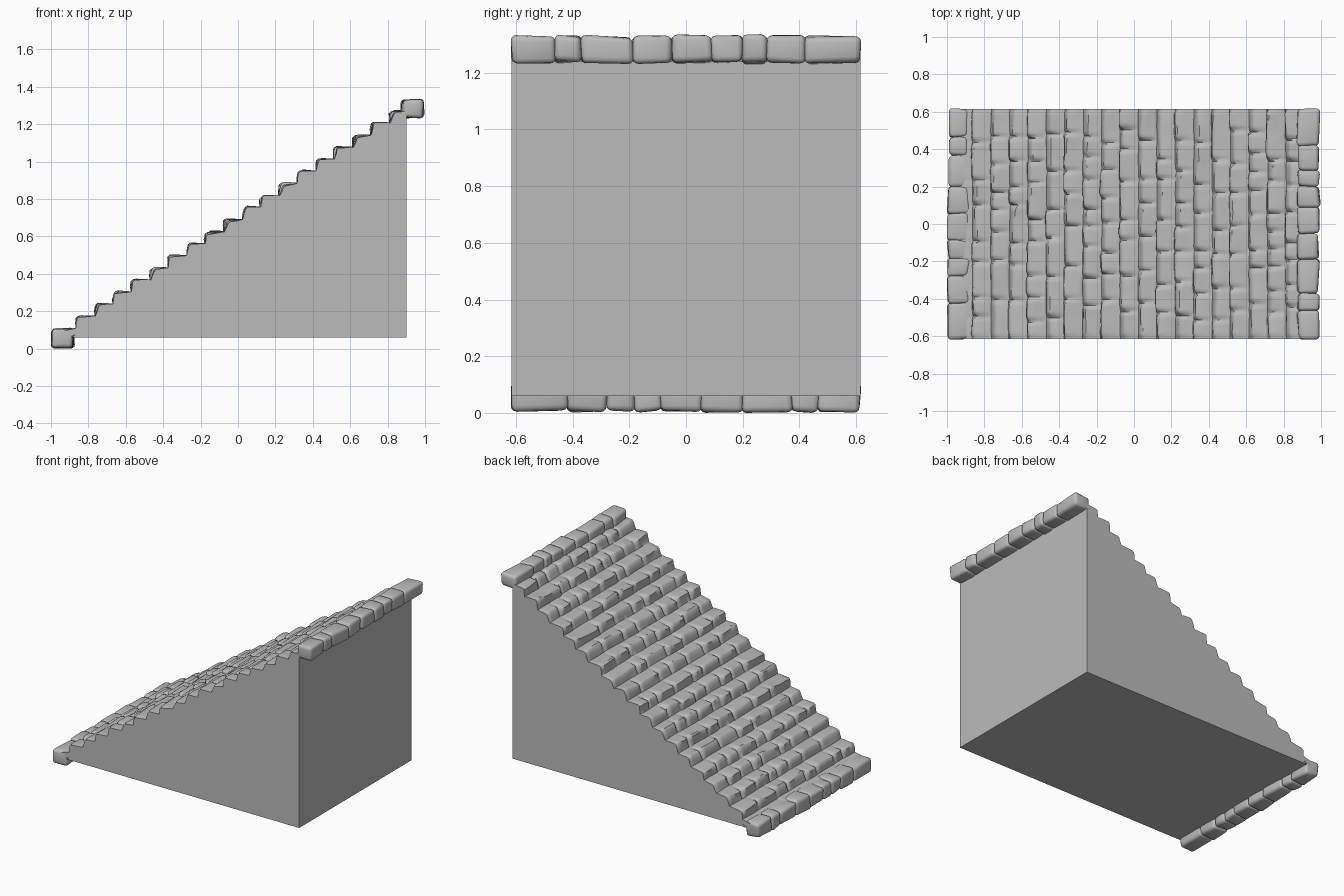
import bpy, bmesh, math, random
from mathutils import Vector, noise

random.seed(4)
if "Cube" in bpy.data.objects:
    bpy.data.objects.remove(bpy.data.objects["Cube"], do_unlink=True)

grey = bpy.data.materials.new("stone grey")
grey.use_nodes = True
COLOUR = (0.5, 0.5, 0.5, 1)
grey.diffuse_color = COLOUR
grey.node_tree.nodes["Principled BSDF"].inputs["Base Color"].default_value = COLOUR

HALF = 0.615
STEPS = 18
RUN, RISE = 0.0985, 0.0645


def finish(bm, name, angle=None):
    bmesh.ops.recalc_face_normals(bm, faces=bm.faces)
    mesh = bpy.data.meshes.new(name)
    bm.to_mesh(mesh)
    bm.free()
    mesh.materials.append(grey)
    ob = bpy.data.objects.new(name, mesh)
    bpy.context.collection.objects.link(ob)
    if angle:
        bpy.ops.object.select_all(action='DESELECT')
        ob.select_set(True)
        bpy.context.view_layer.objects.active = ob
        bpy.ops.object.shade_smooth_by_angle(angle=math.radians(angle))
    return ob


def slope(x):
    return 0.06 + (x + 0.89) * 1.18 / 1.79


# Wedge body: triangle pushed through the full width
bm = bmesh.new()
tri = [bm.verts.new((x, -HALF, z)) for x, z in ((-0.89, 0.06), (0.9, 0.06), (0.9, 1.24))]
face = bm.faces.new(tri)
out = bmesh.ops.extrude_face_region(bm, geom=[face])
bmesh.ops.translate(bm, vec=(0, 2 * HALF, 0),
                    verts=[v for v in out["geom"] if isinstance(v, bmesh.types.BMVert)])
finish(bm, "wedge_body")


# Stepped stone facing: each course is cut into stones of random width
def course():
    """Stones of one course as (start, end, forward shift, lift, tilt)."""
    stones, y = [], -HALF
    while y < HALF:
        end = y + random.uniform(0.09, 0.22)
        if HALF - end < 0.07:
            end = HALF
        stones.append((y, end, random.uniform(-0.012, 0.012),
                       random.uniform(-0.007, 0.006), random.uniform(-0.06, 0.06)))
        y = end
    return stones


# Step profile: (fraction of run, fraction of rise, how far joints cut in)
PROFILE = ((0.0, 0.05, 0.3), (0.04, 0.5, 0.8), (0.1, 0.88, 1), (0.2, 1.0, 1),
           (0.5, 1.02, 0.7), (0.8, 1.04, 0.4), (0.95, 1.05, 0.2))
COLUMNS = 110
bm = bmesh.new()
rows = []
for i in range(STEPS):
    stones = course()
    for run, rise, cut in PROFILE:
        row = []
        for k in range(COLUMNS + 1):
            y = -HALF + 2 * HALF * k / COLUMNS
            a, b, shift, lift, tilt = next((s for s in stones if y <= s[1] + 1e-6), stones[-1])
            groove = math.exp(-(min(y - a, b - y) / 0.012) ** 2)
            if k in (0, COLUMNS):
                groove *= 0.4
            n = noise.noise(Vector((i * 3.1 + run, y * 9, rise * 2)))
            x = -0.865 + RUN * (i + run) + cut * (shift + 0.014 * groove + 0.008 * n)
            z = 0.108 + RISE * (i + rise) + cut * (lift - 0.01 * groove + 0.006 * n
                                                   + tilt * (y - (a + b) / 2))
            row.append(bm.verts.new((x, y, z)))
        rows.append(row)
# Flat lip joining the lowest course to the bottom edging
rows.insert(0, [bm.verts.new((-0.93, v.co.y, 0.095)) for v in rows[0]])
for low, high in zip(rows, rows[1:]):
    for k in range(COLUMNS):
        bm.faces.new((low[k], low[k + 1], high[k + 1], high[k]))
# Close both flanks down to the ramp line
for k in (0, COLUMNS):
    edge = [r[k] for r in rows]
    base = [bm.verts.new((v.co.x, v.co.y, max(0.05, slope(v.co.x)))) for v in edge]
    for j in range(len(edge) - 1):
        bm.faces.new((edge[j], edge[j + 1], base[j + 1], base[j]))
finish(bm, "stepped_facing", 40)


# Edging rows of rough, rounded stones
def edging(name, x0, x1, z0, z1, joints):
    bm = bmesh.new()
    for a, b in zip(joints, joints[1:]):
        part = bmesh.ops.create_cube(bm, size=1)["verts"]
        size = Vector((x1 - x0, b - a + 0.004, z1 - z0))
        mid = Vector(((x0 + x1) / 2, (a + b) / 2, (z0 + z1) / 2))
        for v in part:
            v.co = mid + v.co * size
            v.co += Vector([random.uniform(-r, r) for r in (0.009, 0.004, 0.006)])
        edges = list({e for v in part for e in v.link_edges})
        bmesh.ops.bevel(bm, geom=edges, offset=0.02, segments=3, profile=0.5,
                        affect='EDGES')
    for v in bm.verts:
        v.co += 0.006 * noise.noise_vector(v.co * 14)
        v.co.y = max(-HALF - 0.003, min(HALF + 0.003, v.co.y))
        v.co.z = max(0, v.co.z)
    finish(bm, name, 40)


edging("bottom_edging", -0.995, -0.88, 0.004, 0.106,
       (-0.615, -0.42, -0.28, -0.185, -0.09, 0.055, 0.2, 0.37, 0.465, 0.615))
edging("top_edging", 0.875, 0.99, 1.236, 1.33,
       (-0.615, -0.465, -0.37, -0.19, -0.05, 0.09, 0.2, 0.285, 0.42, 0.615))
